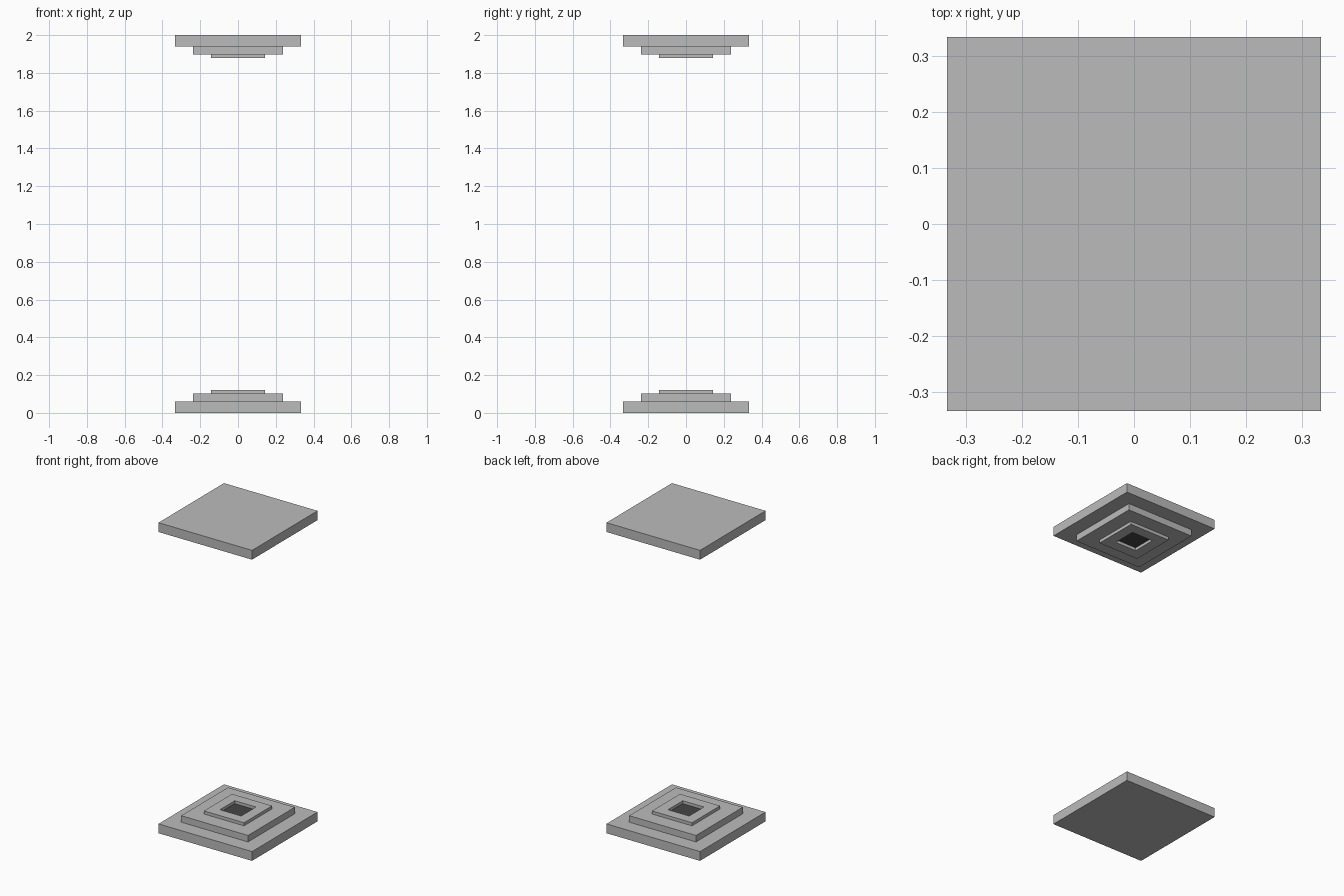
import bpy, bmesh
from mathutils import Matrix

if "Cube" in bpy.data.objects:
    bpy.data.objects.remove(bpy.data.objects["Cube"])


def material(name, v):
    m = bpy.data.materials.new(name)
    m.diffuse_color = (v, v, v, 1)
    m.use_nodes = True
    m.node_tree.nodes["Principled BSDF"].inputs["Base Color"].default_value = m.diffuse_color
    return m


grey = material("light_grey", 0.5)
dark = material("dark_grey", 0.06)
U = 2 / 21  # width of one tier step


def tier(name, width, z0, z1, flip, socket=0):
    """Square slab; flip mirrors it to the top end, socket sinks a dark-floored recess."""
    bm = bmesh.new()
    bmesh.ops.create_cube(bm, size=1, matrix=Matrix.Translation((0, 0, (z0 + z1) / 2))
                          @ Matrix.Diagonal((width, width, z1 - z0, 1)))
    if socket:
        top = max(bm.faces, key=lambda f: f.calc_center_median().z)
        bmesh.ops.inset_individual(bm, faces=[top], thickness=(width - socket) / 2)
        bm.normal_update()
        # sink the floor just above the slab below
        floor = bmesh.ops.extrude_discrete_faces(bm, faces=[top])["faces"][0]
        for v in floor.verts:
            v.co.z = z0 + 0.001
        floor.material_index = 1
    if flip:
        for v in bm.verts:
            v.co.z = 2 - v.co.z
    bmesh.ops.recalc_face_normals(bm, faces=bm.faces)
    me = bpy.data.meshes.new(name)
    bm.to_mesh(me)
    bm.free()
    me.materials.append(grey)
    me.materials.append(dark)
    bpy.context.collection.objects.link(bpy.data.objects.new(name, me))


# Matching stepped plates at the bottom and the top
for end, flip in (("lower", False), ("upper", True)):
    tier(end + "_base_slab", 7 * U, 0, 0.06, flip)
    tier(end + "_middle_slab", 5 * U, 0.06, 0.102, flip)
    tier(end + "_socket_slab", 3 * U, 0.102, 0.122, flip, socket=U)
